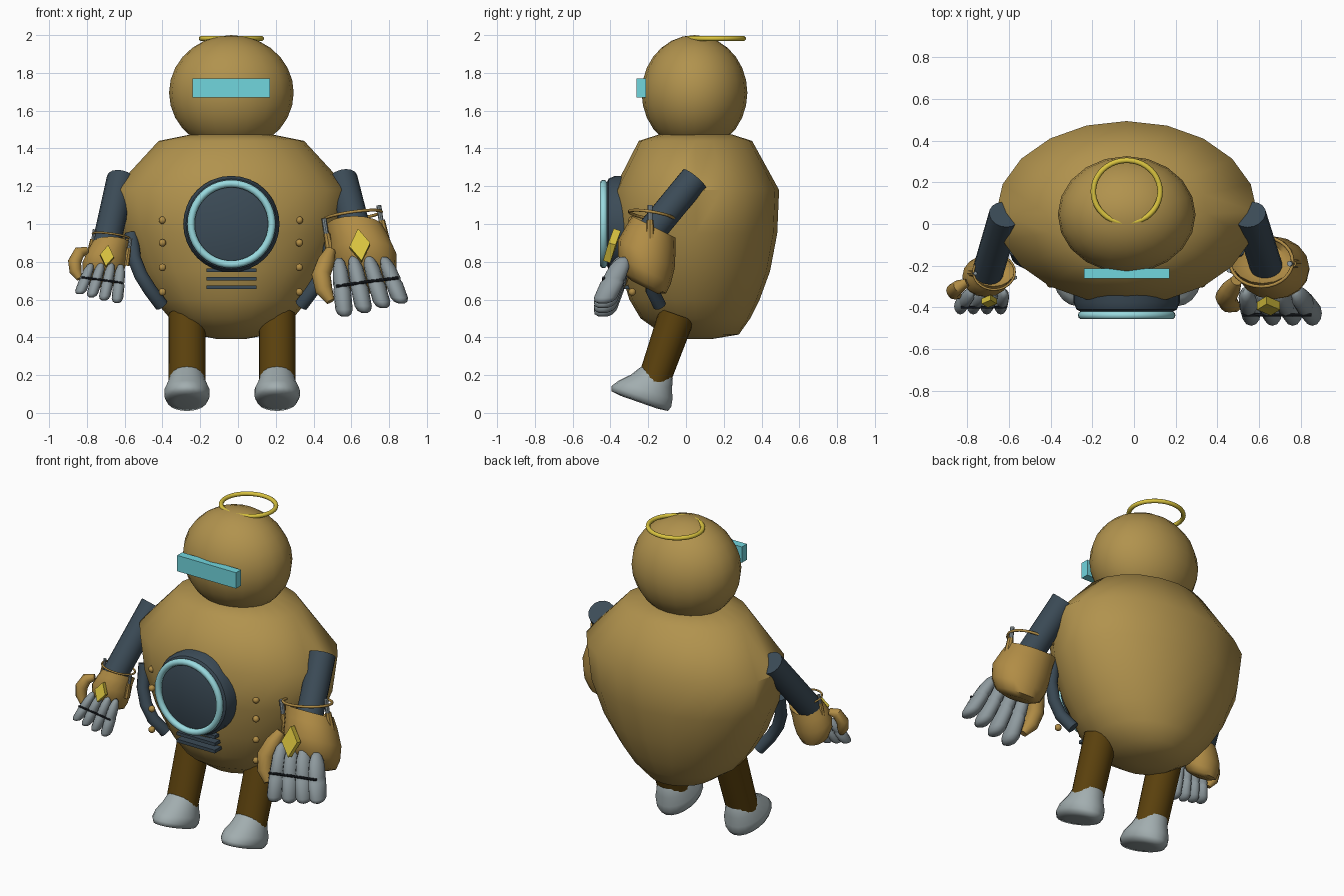
import bpy, bmesh, math
from mathutils import Vector, Matrix

if "Cube" in bpy.data.objects:
    bpy.data.objects.remove(bpy.data.objects["Cube"])


def mat(name, r, g, b):
    m = bpy.data.materials.new(name)
    m.diffuse_color = (r, g, b, 1)
    m.use_nodes = True
    m.node_tree.nodes["Principled BSDF"].inputs["Base Color"].default_value = m.diffuse_color
    return m


TAN = mat("tan", .44, .29, .075)
BRONZE = mat("bronze", .44, .265, .06)
SLATE = mat("slate", .044, .07, .094)
CYAN = mat("cyan", .165, .67, .73)
PALE = mat("pale_cyan", .32, .70, .74)
GOLD = mat("gold", .70, .55, .05)
GREY = mat("glove_grey", .27, .32, .34)
BOOT = mat("boot_grey", .36, .42, .43)
BROWN = mat("brown", .105, .053, .004)
BLACK = mat("black", .012, .015, .02)
CX = -.035  # centre line of head and body


def finish(name, bm, material, angle=40):
    bmesh.ops.recalc_face_normals(bm, faces=bm.faces[:])
    me = bpy.data.meshes.new(name)
    bm.to_mesh(me)
    bm.free()
    ob = bpy.data.objects.new(name, me)
    bpy.context.collection.objects.link(ob)
    me.materials.append(material)
    bpy.ops.object.select_all(action='DESELECT')
    ob.select_set(True)
    bpy.context.view_layer.objects.active = ob
    bpy.ops.object.shade_smooth_by_angle(angle=math.radians(angle))
    return ob


def skin(name, loops, material, angle=40, closed=False):
    """Join matching loops of points into one skin."""
    bm = bmesh.new()
    rows = [[bm.verts.new(p) for p in lp] for lp in loops]
    n = len(rows[0])
    pairs = list(zip(rows, rows[1:])) + ([(rows[-1], rows[0])] if closed else [])
    for a, b in pairs:
        for i in range(n):
            j = (i + 1) % n
            bm.faces.new((a[i], a[j], b[j], b[i]))
    if not closed:
        bm.faces.new(rows[0])
        bm.faces.new(rows[-1])
    return finish(name, bm, material, angle)


def loft(name, rings, material, seg=16, angle=40, frame=lambda x, y, z: (x, y, z)):
    """Horizontal ellipses (x, y, z, half width, half depth), placed by frame."""
    loops = []
    for x, y, z, hx, hy in rings:
        a = [math.tau * i / seg for i in range(seg)]
        loops.append([frame(x + hx * math.cos(t), y + hy * math.sin(t), z) for t in a])
    return skin(name, loops, material, angle, False)


def tube(name, pts, r, material, seg=12, closed=False, ref=(0, 1, 0)):
    pts, ref = [Vector(p) for p in pts], Vector(ref)
    radii = r if isinstance(r, (list, tuple)) else [r] * len(pts)
    n, loops = len(pts), []
    for k, p in enumerate(pts):
        nxt = pts[(k + 1) % n] if closed else pts[min(k + 1, n - 1)]
        prv = pts[k - 1] if closed else pts[max(k - 1, 0)]
        d = (nxt - prv).normalized()
        u = d.cross(ref).normalized()
        v = d.cross(u)
        loops.append([p + radii[k] * (u * math.cos(math.tau * i / seg) + v * math.sin(math.tau * i / seg))
                      for i in range(seg)])
    return skin(name, loops, material, 40, closed)


def ring(name, centre, u, v, r, material, n=40):
    c, u, v = Vector(centre), Vector(u), Vector(v)
    pts = [c + u * math.cos(math.tau * i / n) + v * math.sin(math.tau * i / n) for i in range(n)]
    return tube(name, pts, r, material, 10, True, u.cross(v).normalized())


def ball(name, loc, size, material, seg=16, rows=12):
    bm = bmesh.new()
    bmesh.ops.create_uvsphere(bm, u_segments=seg, v_segments=rows, radius=1,
                              matrix=Matrix.Translation(loc) @ Matrix.Diagonal((*size, 1)))
    return finish(name, bm, material, 60)


def box(name, loc, size, material):
    bm = bmesh.new()
    bmesh.ops.create_cube(bm, size=1, matrix=Matrix.Translation(loc) @ Matrix.Diagonal((*size, 1)))
    return finish(name, bm, material, 20)


# Barrel body
loft("torso", [(CX, .07, .39, .07, .06), (CX, .08, .415, .20, .20), (CX, .05, .50, .325, .29),
               (CX, .045, .60, .41, .345), (CX, .05, .75, .505, .395), (CX, .055, .95, .59, .428),
               (CX, .055, 1.18, .625, .438), (CX, .05, 1.44, .385, .30), (CX, .05, 1.475, .21, .19)],
     TAN, 20, 50)

# Head, visor and halo
ball("head", (CX, .045, 1.695), (.33, .28, .305), TAN, 20, 14)
box("visor", (CX, -.237, 1.72), (.41, .05, .10), CYAN)
ring("halo", (CX, .155, 1.982), (.16, 0, 0), (0, .15, 0), .013, GOLD)

# Chest porthole, lathed around the y axis
loft("porthole", [(CX, 1.0, -.20, .255, .255), (CX, 1.0, -.375, .255, .255),
                  (CX, 1.0, -.41, .24, .24), (CX, 1.0, -.425, .21, .21)],
     SLATE, 32, 40, lambda x, y, z: (x, z, y))
ring("porthole_ring", (CX, -.437, 1.0), (.214, 0, 0), (0, 0, .214), .02, PALE)

# Vents and rivets
for z in (.755, .71, .665):
    box("vent", (CX, -.335, z), (.265, .07, .02), SLATE)
for x in (-.40, .325):
    for z in (1.02, .90, .77, .64):
        ball("rivet", (x, -.285, z), (.02, .02, .02), BRONZE, 10, 8)

# Side hoses
for s in (-1, 1):
    path = [(.53, -.12, .95), (.515, -.16, .82), (.48, -.18, .73), (.43, -.18, .65), (.37, -.14, .57)]
    tube("side_hose", [(CX + s * x, y, z) for x, y, z in path], .036, SLATE)

# Legs and boots, leaning back over the heels
UP, FWD = Vector((0, .33, .944)), Vector((0, -.944, .33))
for lx in (-.27, .207):
    def foot(x, u, h, lx=lx):
        return Vector((lx + x, -.09, .005)) + FWD * u + UP * h
    loft("leg", [(0, .13, .12, .097, .085), (0, .13, .50, .097, .097)], BROWN, 20, 40, foot)
    loft("boot", [(0, .165, -.004, .06, .10), (0, .165, .003, .105, .158), (0, .165, .03, .12, .167),
                  (0, .155, .07, .12, .15), (0, .14, .12, .10, .115), (0, .13, .175, .085, .09),
                  (0, .13, .19, .07, .075)], BOOT, 20, 100, foot)

# Upper arms
tube("upper_arm", [(.555, .045, 1.24), (.635, -.21, .93)], .078, SLATE, 16)
tube("upper_arm", [(-.62, .045, 1.24), (-.70, -.23, .88)], .075, SLATE, 16)


def hand(place, k, thumb):
    """Gauntlet with cuff, fingers and emblem; k is its scale."""
    # Rings slope down towards the back
    loft("gauntlet", [(.62, -.17, .93, .10, .08), (.615, -.17, .985, .152, .115), (.64, -.185, .92, .16, .13),
                      (.665, -.21, .82, .175, .15), (.675, -.22, .73, .165, .14),
                      (.68, -.22, .665, .135, .115), (.68, -.22, .64, .08, .07)], BRONZE, 16, 60,
         lambda x, y, z: place(x, y, z - .5 * (y + .17)))
    # Cuff band with two pins
    c = Vector(place(.61, -.18, 1.045))
    ring("cuff_band", c, Vector(place(.76, -.18, 1.065)) - c, (0, .12 * k, -.02 * k), .008 * k, BRONZE, 28)
    for x, y, z in ((.76, -.19, 1.0), (.47, -.22, .93)):
        tube("cuff_pin", [place(x, y, z), place(x - .015, y, z + .10)], .013 * k, GREY, 8)
        tube("pin_base", [place(x + .025, y, z - .12), place(x, y, z + .02)], [.028 * k, .018 * k], BRONZE, 8)
    # Four fanned fingers and the line across them
    for x0, z0, x1, z1 in ((.535, .82, .565, .51), (.61, .83, .67, .53), (.69, .835, .77, .555), (.775, .825, .865, .58)):
        prof = ((0, .3), (.06, .6), (.2, .88), (.45, 1), (.5, .92), (.55, 1.04), (.88, 1.02), (.96, .8), (1, .4))
        loft("finger", [(x0 + (x1 - x0) * t, -.33 - .11 * t, z0 + (z1 - z0) * t, .045 * f, .06 * f)
                        for t, f in prof], GREY, 12, 60, place)
    tube("finger_line", [place(.52, -.434, .67), place(.69, -.436, .695), place(.85, -.436, .715)],
         .008 * k, BLACK, 8, False, (0, 0, 1))
    # Diamond emblem, leaning back with the hand
    top, side, out = Vector((-.01, .028, .085)), Vector((.055, 0, .01)), Vector((0, -.019, .006))
    c = Vector((.645, -.392, .885))
    skin("diamond", [[place(*(c + out * d + q)) for q in (top, side, -top, -side)] for d in (-1, 1)], GOLD, 20)
    # Thumb
    r = .046 * k
    tube("thumb", thumb, [r * .6, r, r * 1.1, r, r * .5], BRONZE, 12, False, (1, 0, 0))


hand(lambda x, y, z: (x, y, z), 1,
     [(.49, -.27, .86), (.465, -.31, .80), (.44, -.35, .73), (.455, -.38, .65), (.49, -.40, .59)])
hand(lambda x, y, z: (-.71 - .66 * (x - .67), -.25 + .66 * (y + .21), .80 + .66 * (z - .84)), .7,
     [(-.80, -.28, .86), (-.84, -.30, .85), (-.865, -.32, .80), (-.86, -.33, .75), (-.84, -.345, .71)])
